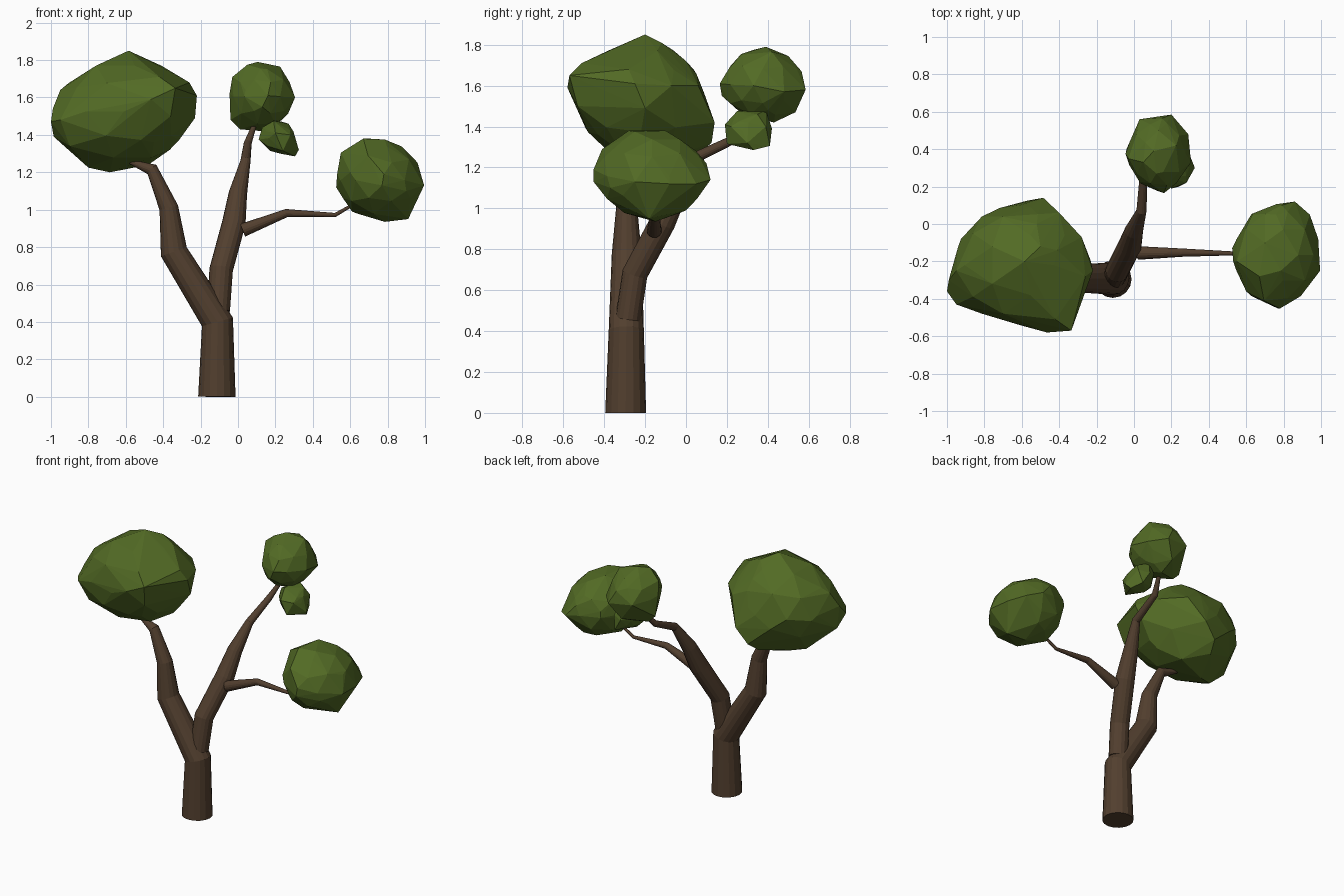
import bpy, bmesh
from mathutils import Vector


def material(name, rgb):
    m = bpy.data.materials.new(name)
    m.diffuse_color = (*rgb, 1)
    return m


BARK = material("bark", (0.085, 0.05, 0.028))
LEAF = material("leaf", (0.085, 0.145, 0.018))


def limb(name, points):
    """Tapered tube through (x, y, z, radius) points."""
    cu = bpy.data.curves.new(name, 'CURVE')
    cu.dimensions = '3D'
    cu.bevel_depth = 1.0
    cu.bevel_resolution = 6
    cu.use_fill_caps = True
    sp = cu.splines.new('POLY')
    sp.use_smooth = False
    sp.points.add(len(points) - 1)
    for p, (x, y, z, r) in zip(sp.points, points):
        p.co = (x, y, z, 1)
        p.radius = r
    cu.materials.append(BARK)
    bpy.context.collection.objects.link(bpy.data.objects.new(name, cu))


def foliage(name, corners, fill):
    """Faceted clump: hull of its corner points and a rounded core."""
    lo = Vector(min(c[i] for c in corners) for i in range(3))
    hi = Vector(max(c[i] for c in corners) for i in range(3))
    mid, half = (lo + hi) / 2, (hi - lo) / 2 * fill
    bm = bmesh.new()
    core = bmesh.ops.create_icosphere(bm, subdivisions=2, radius=1)["verts"]
    points = [mid + v.co * half for v in core] + [Vector(c) for c in corners]
    bm.clear()
    for p in points:
        bm.verts.new(p)
    bmesh.ops.convex_hull(bm, input=bm.verts[:])
    inner = [v for v in bm.verts if not v.link_faces]
    bmesh.ops.delete(bm, geom=inner, context='VERTS')
    bmesh.ops.recalc_face_normals(bm, faces=bm.faces[:])
    me = bpy.data.meshes.new(name)
    bm.to_mesh(me)
    bm.free()
    me.materials.append(LEAF)
    bpy.context.collection.objects.link(bpy.data.objects.new(name, me))


# Trunk running on into the left branch
limb("trunk_and_left_branch", [
    (-0.113, -0.295, 0, 0.1), (-0.11, -0.292, 0.40, 0.086),
    (-0.343, -0.29, 0.775, 0.073), (-0.37, -0.29, 1.01, 0.051),
    (-0.46, -0.28, 1.215, 0.034), (-0.57, -0.26, 1.255, 0.014),
    (-0.62, -0.24, 1.32, 0.008)])

# Middle branch leaning back
limb("middle_branch", [
    (-0.105, -0.283, 0.46, 0.062), (-0.09, -0.25, 0.68, 0.063),
    (-0.022, -0.115, 0.93, 0.063), (0.0, -0.035, 1.09, 0.049),
    (0.04, 0.07, 1.26, 0.027), (0.052, 0.27, 1.355, 0.021),
    (0.09, 0.36, 1.46, 0.012)])

# Thin side branch to the right
limb("side_branch", [
    (0.025, -0.155, 0.89, 0.036), (0.26, -0.153, 0.982, 0.022),
    (0.52, -0.157, 0.972, 0.011), (0.62, -0.16, 1.03, 0.008)])

# Leaf clumps
foliage("left_foliage", [
    (-1, -.36, 1.47), (-.985, -.28, 1.39), (-.95, -.25, 1.64),
    (-.99, -.3, 1.54), (-.925, -.08, 1.5), (-.72, .085, 1.45),
    (-.485, .14, 1.42), (-.57, .125, 1.32), (-.4, .06, 1.6),
    (-.55, .09, 1.56), (-.52, 0, 1.72), (-.5, -.12, 1.81),
    (-.28, -.07, 1.6), (-.585, -.2, 1.85), (-.41, -.14, 1.77),
    (-.26, -.28, 1.68), (-.22, -.25, 1.61), (-.23, -.2, 1.49),
    (-.335, -.57, 1.65), (-.465, -.58, 1.59), (-.615, -.525, 1.5),
    (-.42, -.51, 1.71), (-.8, -.475, 1.54), (-.95, -.43, 1.48),
    (-.365, -.2, 1.32), (-.48, -.1, 1.24), (-.685, -.15, 1.2),
    (-.8, -.2, 1.225), (-.7, -.42, 1.35), (-.45, -.43, 1.36),
    (-.6, .05, 1.26), (-.9, -.38, 1.34), (-.36, -.53, 1.5)], 0.89)

foliage("right_foliage", [
    (.525, -.13, 1.12), (.53, -.2, 1.19), (.55, -.2, 1.305),
    (.67, -.28, 1.38), (.7, -.1, 1.38), (.785, -.25, 1.375),
    (.865, -.1, 1.315), (.96, -.2, 1.24), (.995, -.25, 1.13),
    (.985, -.08, 1.12), (.94, .05, 1.12), (.86, .12, 1.14),
    (.79, .1, 1.22), (.635, .05, 1.2), (.76, .05, 1.28),
    (.6, -.36, 1.2), (.695, -.41, 1.29), (.78, -.452, 1.19),
    (.77, -.452, 1.13), (.9, -.37, 1.1), (.91, -.18, .95),
    (.785, -.15, .935), (.61, -.15, .99), (.8, 0, .99),
    (.72, -.38, 1.05)], 0.95)

foliage("top_foliage", [
    (-.045, .375, 1.62), (-.04, .4, 1.48), (-.03, .35, 1.71),
    (.05, .33, 1.775), (.105, .39, 1.79), (.225, .42, 1.765),
    (.27, .4, 1.66), (.305, .33, 1.6), (.29, .48, 1.57),
    (.235, .4, 1.48), (.13, .43, 1.42), (.01, .4, 1.43),
    (.16, .165, 1.61), (.13, .175, 1.55), (.04, .225, 1.64),
    (.12, .27, 1.755), (.03, .56, 1.6), (.2, .585, 1.58),
    (.15, .565, 1.67), (.13, .5, 1.745), (.13, .535, 1.47)], 0.93)

foliage("small_foliage", [
    (.11, .3, 1.375), (.13, .3, 1.44), (.19, .25, 1.475),
    (.2, .39, 1.48), (.27, .35, 1.46), (.2, .19, 1.41),
    (.24, .2, 1.315), (.325, .3, 1.32), (.305, .33, 1.285),
    (.225, .28, 1.3), (.22, .42, 1.39), (.27, .41, 1.305),
    (.16, .39, 1.42), (.28, .22, 1.4), (.29, .39, 1.4)], 0.82)
